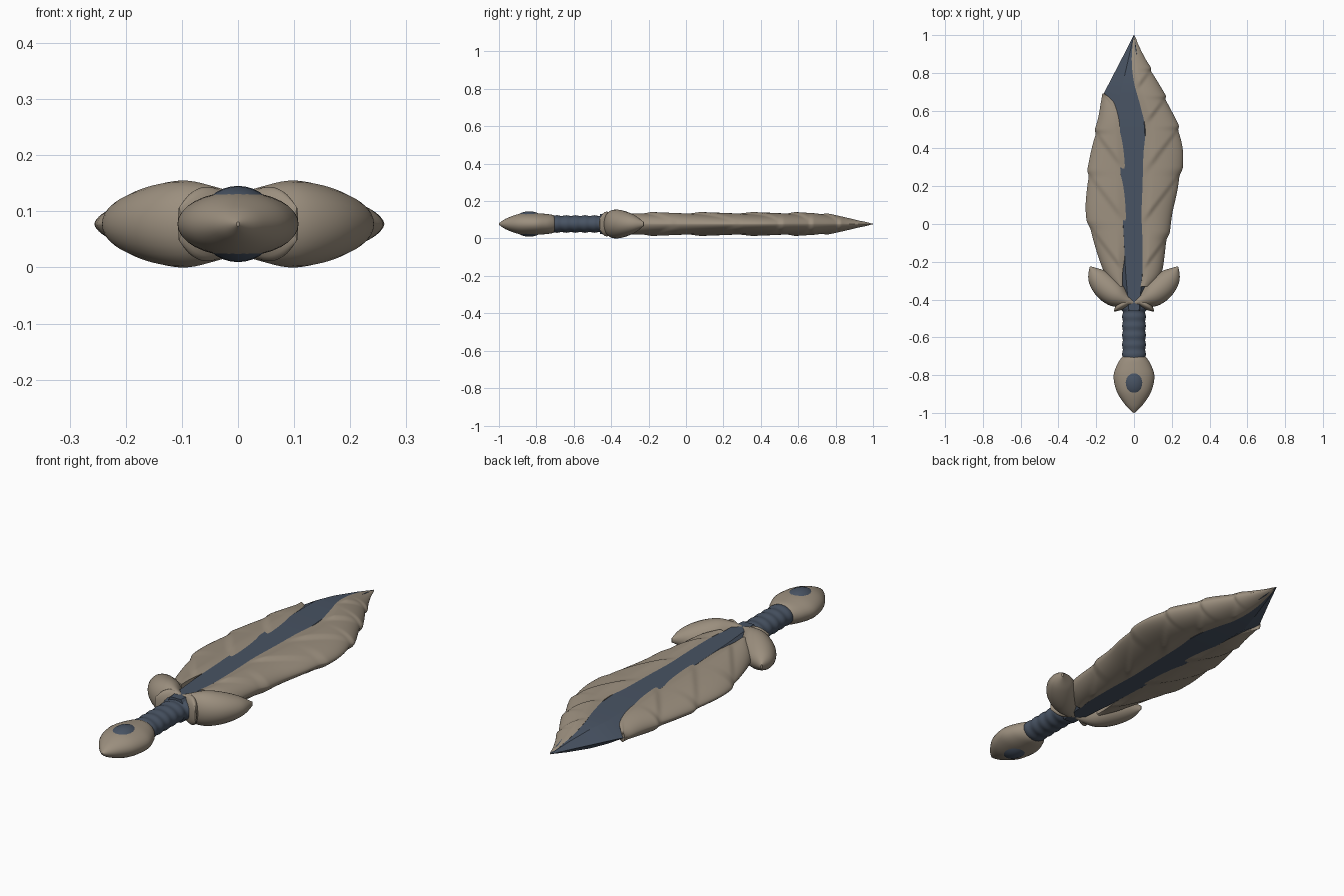
import bpy, bmesh, math
from mathutils import Vector

if "Cube" in bpy.data.objects:
    bpy.data.objects.remove(bpy.data.objects["Cube"])

MID = 0.0775  # height of the flat symmetry plane


def material(name, color):
    m = bpy.data.materials.new(name)
    m.use_nodes = True
    m.diffuse_color = (*color, 1)
    bsdf = next(n for n in m.node_tree.nodes if n.type == 'BSDF_PRINCIPLED')
    bsdf.inputs["Base Color"].default_value = (*color, 1)
    return m


TAN = material("tan_horn", (0.33, 0.275, 0.21))
SLATE = material("dark_slate", (0.065, 0.087, 0.125))


def skin(name, rings, mat, angle=40):
    """Bridge closed rings of points into one capped, smooth shaded object."""
    bm = bmesh.new()
    loops = [[bm.verts.new(p) for p in ring] for ring in rings]
    n = len(loops[0])
    for a, b in zip(loops, loops[1:]):
        for i in range(n):
            j = (i + 1) % n
            bm.faces.new((a[i], a[j], b[j], b[i]))
    bm.faces.new(loops[0])
    bm.faces.new(loops[-1])
    bmesh.ops.recalc_face_normals(bm, faces=bm.faces)
    mesh = bpy.data.meshes.new(name)
    bm.to_mesh(mesh)
    bm.free()
    obj = bpy.data.objects.new(name, mesh)
    bpy.context.collection.objects.link(obj)
    mesh.materials.append(mat)
    bpy.ops.object.select_all(action='DESELECT')
    obj.select_set(True)
    bpy.context.view_layer.objects.active = obj
    bpy.ops.object.shade_smooth_by_angle(angle=math.radians(angle))
    return obj


def smooth_rows(rows, steps):
    """Catmull-Rom resampling of a list of tuples."""
    pts = [rows[0]] + rows + [rows[-1]]
    out = []
    for k in range(len(rows) - 1):
        a, b, c, d = pts[k:k + 4]
        for s in range(steps):
            t = s / steps
            out.append(tuple(
                q + t / 2 * (r - p + t * (2 * p - 5 * q + 4 * r - u + t * (3 * (q - r) + u - p)))
                for p, q, r, u in zip(a, b, c, d)))
    return out + [rows[-1]]


def limb(name, rows, mat, sides=24, steps=6):
    """Elliptic tube along rows of (x, y, half width, half height)."""
    path = smooth_rows(rows, steps)
    rings = []
    for k, (x, y, w, h) in enumerate(path):
        p, q = path[max(k - 1, 0)], path[min(k + 1, len(path) - 1)]
        d = Vector((q[0] - p[0], q[1] - p[1])).normalized()
        w, h = max(w, 0.002), max(h, 0.002)
        ring = []
        for i in range(sides):
            a = math.tau * i / sides
            ring.append((x + d.y * w * math.cos(a), y - d.x * w * math.cos(a),
                         MID + h * math.sin(a)))
        rings.append(ring)
    return skin(name, rings, mat)


def tip_taper(y):
    """Full thickness along the blade, falling to a point at its end."""
    t = min(max((y - 0.68) / 0.32, 0), 1)
    return 1 - t ** 1.5


# Blade core: bevelled flat bar that shows along the channel and at the tip
core = [(-0.46, -0.06, 0.06), (-0.25, -0.1, 0.1), (0.3, -0.16, 0.15),
        (0.68, -0.166, 0.1), (0.78, -0.114, 0.07), (0.9, -0.052, 0.032), (1, -0.002, 0.002)]
rings = []
for y, xl, xr in core:
    h = max(0.054 * tip_taper(y), 0.001)
    top = [(xl, y, MID), (xl * 0.45, y, MID + h), (xr * 0.45, y, MID + h), (xr, y, MID)]
    low = [(x, y, 2 * MID - z) for x, y, z in top[2:0:-1]]
    rings.append(top + low)
skin("blade_core", rings, SLATE, 20)


def plumage(name, rows, side, period, end_taper):
    """Layered feather shell; rows are (y, inner x, outer x), barbs point to the guard."""
    rings = []
    for y, xi, xo in smooth_rows(rows, 16):
        def relief(x):
            f = ((y - 1.3 * (side * x - 0.05)) / period) % 1
            return f / 0.12 if f < 0.12 else (1 - f) / 0.88
        top, low = [], []
        edge = xo + side * 0.012 * (relief(xo) - 0.5) * min(1, abs(xo - xi) / 0.1)
        for i in range(25):
            t = math.sin(math.pi / 2 * i / 24)
            x = xi + (edge - xi) * t
            inner = min(t / 0.25, 1)
            h = 0.059 * end_taper(y) * (1 - t ** 2.2) ** 0.6 * (0.88 + 0.12 * inner)
            h *= 1 + 0.16 * (relief(x) - 0.5) * inner
            h = max(h, 0.001)
            top.append((x, y, MID + h))
            low.append((x, y, MID - h))
        rings.append(top + low[::-1])
    return skin(name, rings, TAN, 50)


# Left feathers run to the tip, right feathers stop short in a hooked point
plumage("left_feathers", [
    (-0.33, 0.035, 0.1), (-0.26, 0.045, 0.145), (-0.1, 0.045, 0.175), (0.05, 0.04, 0.2),
    (0.2, 0.045, 0.237), (0.37, 0.05, 0.258), (0.5, 0.06, 0.238), (0.62, 0.035, 0.19),
    (0.75, 0, 0.128), (0.87, -0.012, 0.062), (1, -0.003, 0.002)], 1, 0.25,
    lambda y: 1.04 * tip_taper(y))
plumage("right_feathers", [
    (-0.33, -0.06, -0.1), (-0.26, -0.06, -0.155), (-0.1, -0.04, -0.215), (0.05, -0.032, -0.25),
    (0.2, -0.035, -0.25), (0.4, -0.045, -0.225), (0.55, -0.075, -0.19),
    (0.64, -0.105, -0.178), (0.69, -0.155, -0.168)], -1, 0.27,
    lambda y: 1 - 0.6 * max(0, (y - 0.5) / 0.19) ** 2)

# Guard: a big swept wing and a small barb on each side
for label, s in (("left", 1), ("right", -1)):
    limb(label + "_guard_wing", [
        (-0.01 * s, -0.42, 0.02, 0.05), (0.04 * s, -0.405, 0.04, 0.066),
        (0.095 * s, -0.375, 0.066, 0.0775), (0.15 * s, -0.33, 0.07, 0.068),
        (0.2 * s, -0.275, 0.05, 0.044), (0.232 * s, -0.226, 0.004, 0.01)], TAN)
    limb(label + "_guard_barb", [
        (0, -0.4, 0.02, 0.05), (0.05 * s, -0.42, 0.026, 0.066),
        (0.08 * s, -0.44, 0.02, 0.058), (0.105 * s, -0.462, 0.003, 0.03)], TAN)

# Grip: flared at both ends with shallow wrapping ridges
grip = [(0, -0.74, 0.07, 0.046)]
for k in range(1, 12):
    bump = 0.002 * (-1) ** k
    grip.append((0, -0.74 + 0.025 * k, 0.061 + bump, 0.045 + bump))
grip += [(0, -0.445, 0.075, 0.05), (0, -0.4, 0.07, 0.052)]
limb("grip", grip, SLATE, steps=3)

# Pommel: teardrop with a domed inlay through both faces
limb("pommel", [
    (0, -1, 0.003, 0.004), (0, -0.96, 0.044, 0.03), (0, -0.89, 0.09, 0.054),
    (0, -0.81, 0.108, 0.058), (0, -0.75, 0.092, 0.054), (0, -0.71, 0.068, 0.047),
    (0, -0.695, 0.05, 0.03)], TAN, sides=32)
inlay = []
for k in range(17):
    a = math.pi * k / 16
    inlay.append((0, -0.838 - 0.09 * math.cos(a), 0.07 * math.sin(a), 0.068 * math.sin(a)))
limb("pommel_inlay", inlay, SLATE, steps=1, sides=32)
